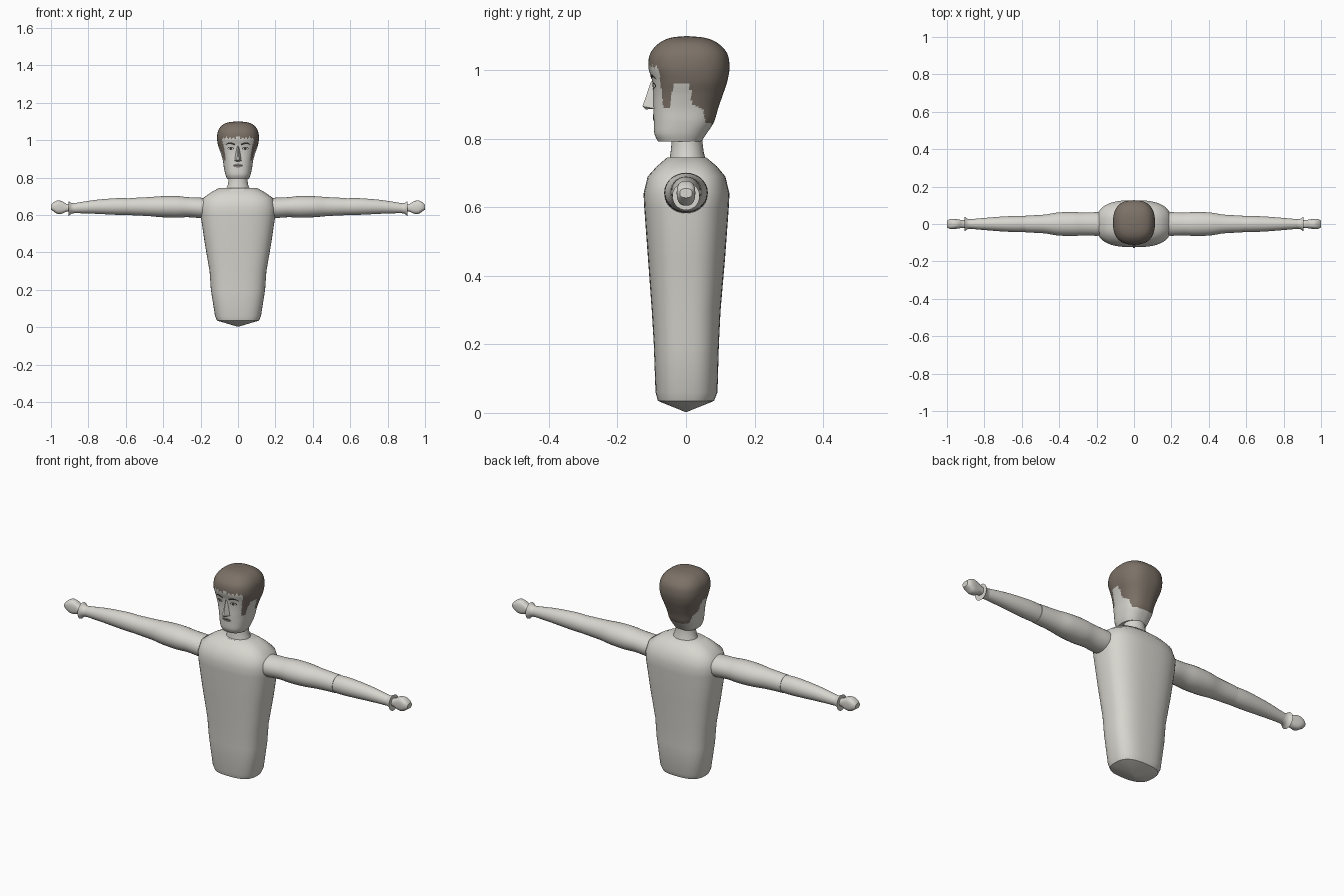
import bpy, bmesh, math
from mathutils import Vector
from mathutils.bvhtree import BVHTree

if "Cube" in bpy.data.objects:
    bpy.data.objects.remove(bpy.data.objects["Cube"])


def material(name, rgb):
    m = bpy.data.materials.new(name)
    m.diffuse_color = (*rgb, 1)
    m.use_nodes = True
    m.node_tree.nodes["Principled BSDF"].inputs["Base Color"].default_value = m.diffuse_color
    return m


PALE = material("pale_grey", (0.68, 0.67, 0.62))
BROWN = material("hair_brown", (0.20, 0.165, 0.135))
DARK = material("feature_dark", (0.035, 0.033, 0.03))
LIP = material("lip_grey", (0.22, 0.20, 0.185))


def finish(name, bm, mats, angle=40):
    me = bpy.data.meshes.new(name)
    bm.to_mesh(me)
    bm.free()
    ob = bpy.data.objects.new(name, me)
    bpy.context.collection.objects.link(ob)
    for m in mats:
        me.materials.append(m)
    bpy.ops.object.select_all(action='DESELECT')
    ob.select_set(True)
    bpy.context.view_layer.objects.active = ob
    bpy.ops.object.shade_smooth_by_angle(angle=math.radians(angle))
    return ob


def lerp(pts, x):
    for (x0, y0), (x1, y1) in zip(pts, pts[1:]):
        if x <= x1:
            return y0 + (y1 - y0) * (x - x0) / (x1 - x0)
    return pts[-1][1]


def refine(st, sub):
    """Catmull-Rom subdivision of the loft stations."""
    out = []
    for i in range(len(st) - 1):
        p = [st[max(0, min(len(st) - 1, i + k))] for k in (-1, 0, 1, 2)]
        for j in range(sub):
            t = j / sub
            out.append([0.5 * (2 * b + (c - a) * t + (2 * a - 5 * b + 4 * c - d) * t * t
                               + (3 * b - a - 3 * c + d) * t ** 3) for a, b, c, d in zip(*p)])
    return out + [list(st[-1])]


def loft(stations, place, n=32, power=2.0, sub=1):
    """Stations (t, half width, low, high) become superellipse rings."""
    bm = bmesh.new()
    rings = []
    for t, a, lo, hi in refine(stations, sub):
        ring = []
        for k in range(n):
            w = 2 * math.pi * k / n
            c, s = math.cos(w), math.sin(w)
            u = a * math.copysign(abs(c) ** (2 / power), c)
            v = (lo + hi) / 2 + (hi - lo) / 2 * math.copysign(abs(s) ** (2 / power), s)
            ring.append(bm.verts.new(place(t, u, v)))
        rings.append(ring)
    for r0, r1 in zip(rings, rings[1:]):
        for k in range(n):
            j = (k + 1) % n
            bm.faces.new((r0[k], r0[j], r1[j], r1[k]))
    bm.faces.new(rings[0])
    bm.faces.new(rings[-1])
    bmesh.ops.recalc_face_normals(bm, faces=bm.faces)
    return bm


def upright(t, u, v):
    return (u, v, t)


# Torso with sloped shoulders and pointed base
finish("torso", loft([
    (0.003, 0.004, -0.003, 0.003), (0.035, 0.112, -0.082, 0.082), (0.06, 0.123, -0.089, 0.092),
    (0.20, 0.145, -0.094, 0.096), (0.30, 0.152, -0.100, 0.101), (0.45, 0.178, -0.111, 0.114),
    (0.60, 0.200, -0.122, 0.125), (0.64, 0.202, -0.124, 0.127), (0.69, 0.187, -0.112, 0.115),
    (0.72, 0.145, -0.085, 0.090), (0.745, 0.100, -0.056, 0.060)], upright, 48, 2.7), [PALE])

# Neck
finish("neck", loft([(0.73, 0.066, -0.050, 0.060), (0.76, 0.055, -0.045, 0.052),
                     (0.79, 0.050, -0.042, 0.048), (0.83, 0.050, -0.042, 0.048)], upright, 32), [PALE])

# Head, with hair coloured above a hairline that varies from front to back
bm = loft([
    (0.793, 0.058, -0.082, 0.045), (0.815, 0.067, -0.092, 0.060), (0.85, 0.075, -0.094, 0.082),
    (0.89, 0.081, -0.095, 0.094), (0.93, 0.092, -0.095, 0.108), (0.97, 0.106, -0.099, 0.121),
    (1.01, 0.112, -0.110, 0.127), (1.05, 0.106, -0.104, 0.120), (1.08, 0.084, -0.078, 0.092),
    (1.095, 0.050, -0.045, 0.055), (1.10, 0.004, -0.003, 0.006)], upright, 120, 2.5, 9)
hairline = [(-0.2, 1.012), (-0.088, 1.012), (-0.077, 0.99), (-0.066, 0.89), (-0.045, 0.89),
            (-0.038, 0.96), (0.012, 0.96), (0.018, 0.90), (0.050, 0.885), (0.058, 0.845), (0.2, 0.833)]
for f in bm.faces:
    c = f.calc_center_median()
    fringe = 0.005 * math.sin(abs(c.x) * 330) if c.y < -0.08 else 0
    f.material_index = int(c.z > lerp(hairline, c.y) + fringe)
tree = BVHTree.FromBMesh(bm)
finish("head_and_hair", bm, [PALE, BROWN])

# Nose
bm = bmesh.new()
for p in [(-0.008, -0.085, 0.975), (0.008, -0.085, 0.975), (0, -0.102, 0.968), (-0.005, -0.127, 0.895),
          (0.005, -0.127, 0.895), (-0.020, -0.090, 0.888), (0.020, -0.090, 0.888), (0, -0.118, 0.886)]:
    bm.verts.new(p)
bmesh.ops.convex_hull(bm, input=bm.verts)
bmesh.ops.recalc_face_normals(bm, faces=bm.faces)
finish("nose", bm, [PALE], 30)


def plate(name, columns, mat, lift=0.0015):
    """Thin strip draped on the face; columns are (x, low z, high z)."""
    bm = bmesh.new()
    grid = []
    for x, lo, hi in columns:
        col = []
        for k in range(4):
            z = lo + (hi - lo) * k / 3
            hit = tree.ray_cast(Vector((x, -1, z)), Vector((0, 1, 0)))[0]
            col.append(bm.verts.new((x, hit.y - lift, z)))
        grid.append(col)
    for a, b in zip(grid, grid[1:]):
        for k in range(3):
            f = bm.faces.new((a[k], b[k], b[k + 1], a[k + 1]))
            f.normal_update()
            if f.normal.y > 0:
                f.normal_flip()
    finish(name, bm, [mat])


def oval(cx, cz, rx, rz, n=10):
    out = []
    for k in range(n + 1):
        w = math.pi * (0.03 + 0.94 * k / n)
        h = rz * math.sin(w)
        out.append((cx - rx * math.cos(w), cz - h, cz + h))
    return out


# Brows, eyes and mouth
for s, side in ((-1, "left"), (1, "right")):
    plate(side + "_brow", [(s * 0.017, 0.972, 0.981), (s * 0.035, 0.978, 0.988),
                           (s * 0.052, 0.980, 0.988), (s * 0.066, 0.973, 0.976)], DARK)
    plate(side + "_eye_outline", oval(s * 0.039, 0.956, 0.017, 0.0085), DARK)
    plate(side + "_eye", oval(s * 0.039, 0.955, 0.014, 0.006), PALE, 0.0025)
    plate(side + "_pupil", oval(s * 0.039, 0.955, 0.006, 0.006), DARK, 0.0035)
plate("lips", oval(0, 0.864, 0.027, 0.010), LIP)
plate("mouth_line", oval(0, 0.865, 0.025, 0.002), DARK, 0.0025)

# Arms: upper arm, forearm with flared cuff, and mitten hand
ARM = {
    "upper_arm": [(0.17, 0.060, 0.585, 0.690), (0.20, 0.063, 0.583, 0.692), (0.27, 0.061, 0.588, 0.695),
                  (0.33, 0.064, 0.585, 0.701), (0.41, 0.061, 0.588, 0.700), (0.48, 0.050, 0.594, 0.695),
                  (0.58, 0.045, 0.599, 0.690)],
    "forearm": [(0.57, 0.042, 0.600, 0.688), (0.63, 0.043, 0.600, 0.690), (0.70, 0.040, 0.603, 0.686),
                (0.78, 0.034, 0.607, 0.678), (0.88, 0.025, 0.610, 0.662)],
    "cuff": [(0.87, 0.025, 0.610, 0.662), (0.89, 0.028, 0.606, 0.664), (0.907, 0.040, 0.592, 0.674)],
    "hand": [(0.895, 0.020, 0.618, 0.655), (0.915, 0.021, 0.618, 0.658), (0.94, 0.024, 0.607, 0.673),
             (0.965, 0.027, 0.606, 0.677), (0.985, 0.026, 0.618, 0.668), (1.0, 0.018, 0.628, 0.655)],
}
for s, side in ((-1, "left"), (1, "right")):
    for part, stations in ARM.items():
        bm = loft(stations, lambda t, u, v: (s * t, u, v), 28, 2.6 if part == "hand" else 2.0, 4)
        finish(side + "_" + part, bm, [PALE])
